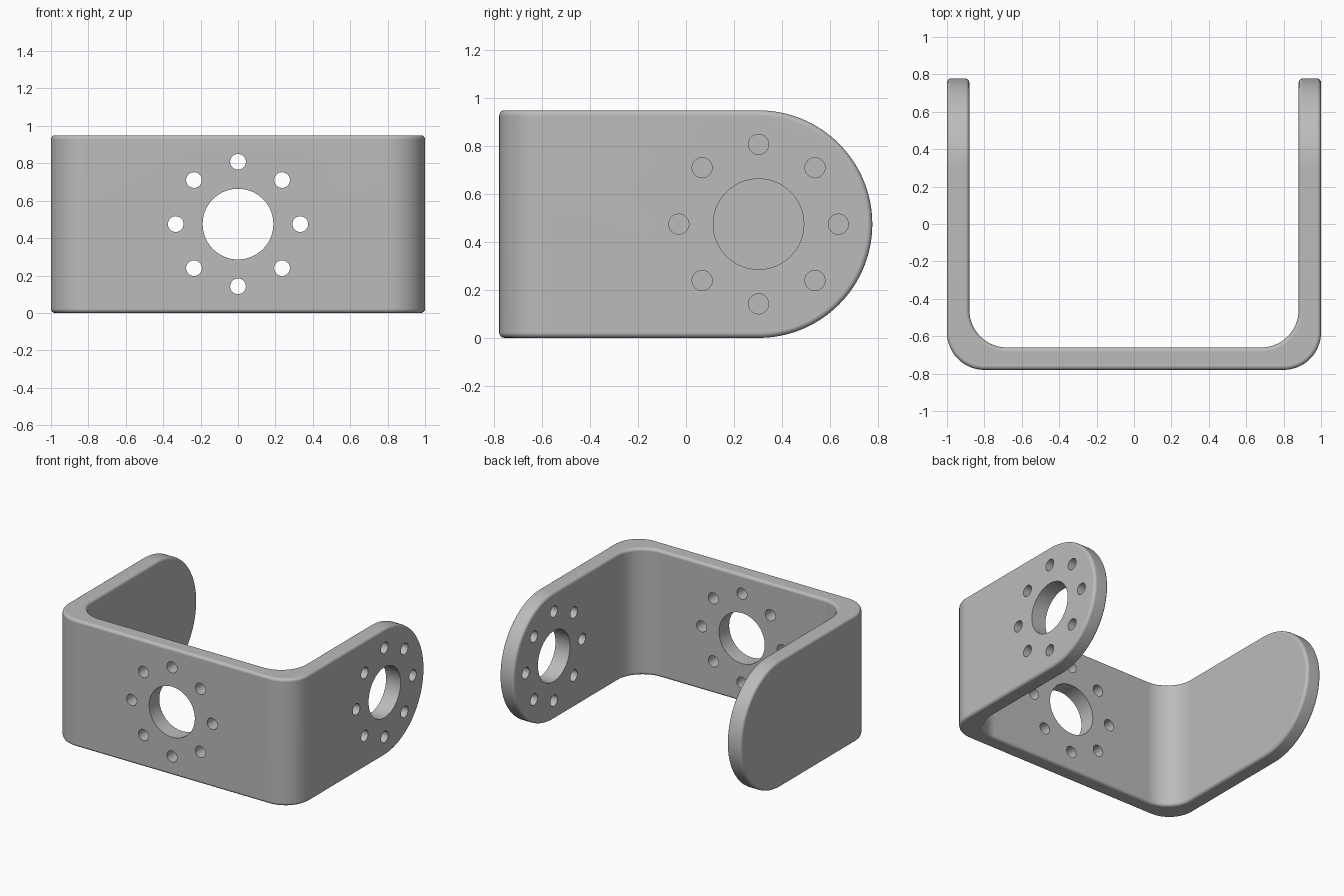
import bpy
import bmesh
from math import sin, cos, pi, radians
from mathutils import Matrix, Vector

cube = bpy.data.objects.get("Cube")
if cube:
    bpy.data.objects.remove(cube)

HEIGHT, THICK, FRONT, BEND = 0.95, 0.12, -0.78, 0.2
MID = HEIGHT / 2
ARM_Y = 0.303          # centre of the rounded arm end
ARC_STEPS = 16


def arc(cx, cy, r, start, end, steps):
    angles = [radians(start + (end - start) * i / steps) for i in range(steps + 1)]
    return [(cx + r * cos(a), cy + r * sin(a)) for a in angles]


def prism(name, points, offset):
    """Extrude a closed outline of 3D points along an offset."""
    bm = bmesh.new()
    face = bm.faces.new([bm.verts.new(p) for p in points])
    moved = bmesh.ops.extrude_face_region(bm, geom=[face])["geom"]
    bmesh.ops.translate(bm, vec=Vector(offset),
                        verts=[v for v in moved if isinstance(v, bmesh.types.BMVert)])
    bmesh.ops.recalc_face_normals(bm, faces=bm.faces)
    mesh = bpy.data.meshes.new(name)
    bm.to_mesh(mesh)
    bm.free()
    obj = bpy.data.objects.new(name, mesh)
    bpy.context.collection.objects.link(obj)
    return obj


def hole_cutter(name, matrix):
    """A large bore ringed by eight bolt holes, all along local z."""
    bm = bmesh.new()
    spots = [(0, 0, 0.189, 64)]
    spots += [(0.333 * cos(k * pi / 4), 0.333 * sin(k * pi / 4), 0.042, 32) for k in range(8)]
    for x, y, r, sides in spots:
        bmesh.ops.create_cone(bm, cap_ends=True, segments=sides, radius1=r, radius2=r,
                              depth=0.5, matrix=matrix @ Matrix.Translation((x, y, 0)))
    mesh = bpy.data.meshes.new(name)
    bm.to_mesh(mesh)
    bm.free()
    obj = bpy.data.objects.new(name, mesh)
    bpy.context.collection.objects.link(obj)
    return obj


def boolean(obj, cutter, operation):
    mod = obj.modifiers.new(cutter.name, "BOOLEAN")
    mod.operation, mod.object, mod.solver = operation, cutter, "EXACT"
    cutter.hide_render = True


# U-shaped strip, bent with rounded corners
inner_x, inner_y = 1 - THICK, FRONT + THICK
outer = [(1, 1)] + arc(1 - BEND, FRONT + BEND, BEND, 0, -90, ARC_STEPS)
inner = arc(inner_x - BEND, inner_y + BEND, BEND, -90, 0, ARC_STEPS) + [(inner_x, 1)]
outline = ([(x, y) for x, y in outer] + [(-x, y) for x, y in reversed(outer)]
           + [(-x, y) for x, y in reversed(inner)] + [(x, y) for x, y in inner])
bracket = prism("bracket", [(x, y, -0.1) for x, y in outline], (0, 0, HEIGHT + 0.2))

# Side silhouette that rounds the arm ends
side = [(-2, HEIGHT), (-2, 0)] + arc(ARM_Y, MID, MID, -90, 90, 64)
silhouette = prism("side_silhouette", [(-2, y, z) for y, z in side], (4, 0, 0))
boolean(bracket, silhouette, "INTERSECT")

# Softened outer edges
bevel = bracket.modifiers.new("edge_rounding", "BEVEL")
bevel.width, bevel.segments = 0.022, 4
bevel.limit_method, bevel.angle_limit = "ANGLE", radians(40)

# Hole patterns in the front plate and the left arm
front_holes = hole_cutter("front_holes", Matrix.Translation((0, FRONT, MID))
                          @ Matrix.Rotation(pi / 2, 4, "X"))
arm_holes = hole_cutter("arm_holes", Matrix.Translation((1, ARM_Y, MID))
                        @ Matrix.Rotation(pi / 2, 4, "Y"))
boolean(bracket, front_holes, "DIFFERENCE")
boolean(bracket, arm_holes, "DIFFERENCE")

# Bake the modifiers, then drop the helpers
bpy.ops.object.select_all(action="DESELECT")
bracket.select_set(True)
bpy.context.view_layer.objects.active = bracket
bpy.ops.object.convert(target="MESH")
for helper in (silhouette, front_holes, arm_holes):
    bpy.data.objects.remove(helper)

# Single grey metal finish
grey = bpy.data.materials.new("grey_metal")
grey.use_nodes = True
colour = (0.5, 0.5, 0.5, 1)
grey.diffuse_color = colour
grey.node_tree.nodes["Principled BSDF"].inputs["Base Color"].default_value = colour
bracket.data.materials.clear()
bracket.data.materials.append(grey)

# Smooth bends with crisp hole rims
bpy.ops.object.shade_smooth_by_angle(angle=radians(35))
weighted = bracket.modifiers.new("weighted_normals", "WEIGHTED_NORMAL")
weighted.keep_sharp = True
